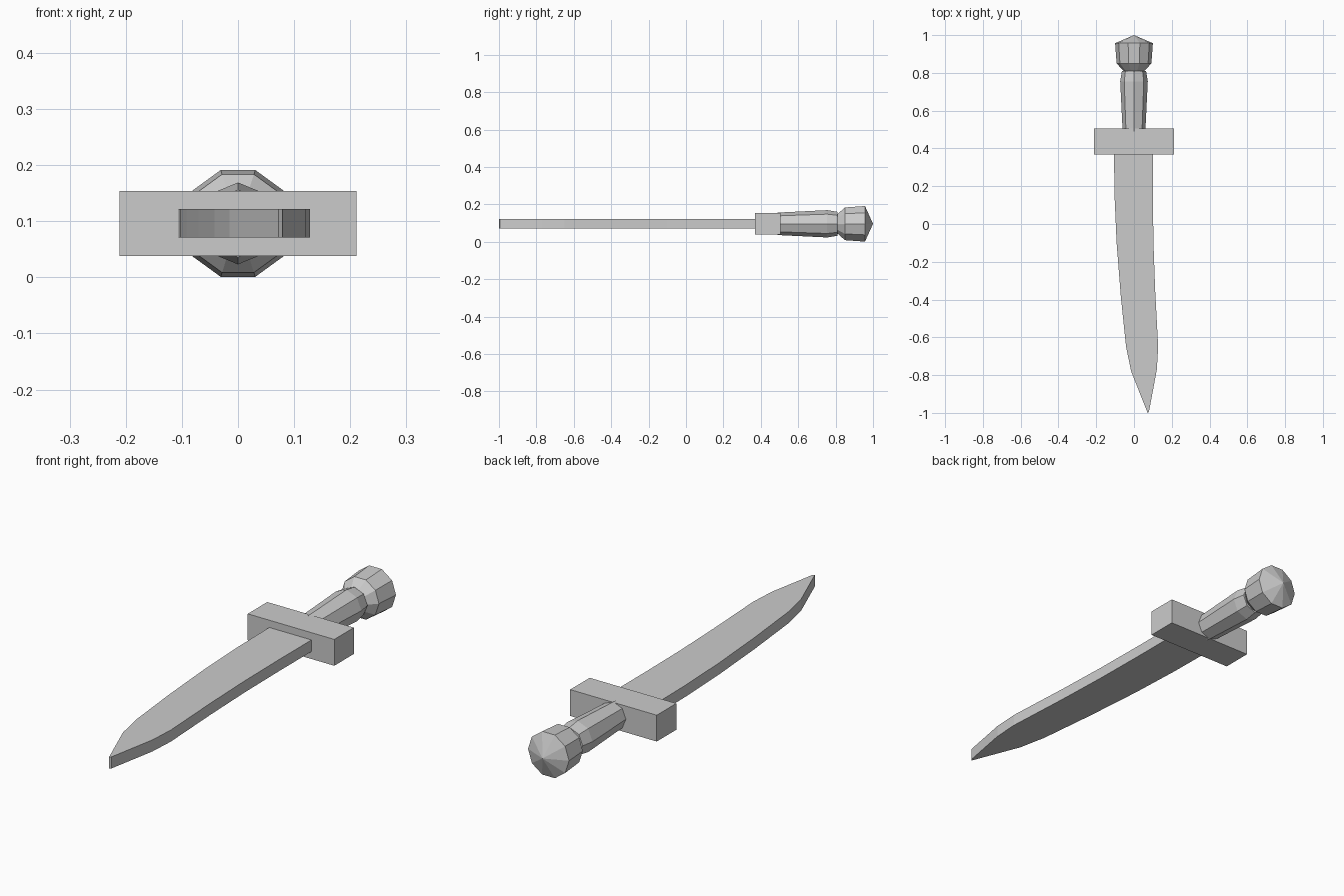
import bpy, bmesh, math

if "Cube" in bpy.data.objects:
    bpy.data.objects.remove(bpy.data.objects["Cube"])

CZ = 0.096  # height of the dagger's long axis


def make_object(name, bm):
    bmesh.ops.recalc_face_normals(bm, faces=bm.faces)
    mesh = bpy.data.meshes.new(name)
    bm.to_mesh(mesh)
    bm.free()
    obj = bpy.data.objects.new(name, mesh)
    bpy.context.collection.objects.link(obj)
    return obj


def lathe_y(name, sides, profile):
    """Faceted solid around the y axis from (y, radius) pairs; radius 0 is a point."""
    bm = bmesh.new()
    rings = []
    for y, r in profile:
        count = sides if r > 0 else 1
        rings.append([bm.verts.new((r * math.cos(2 * math.pi * i / sides), y,
                                    CZ + r * math.sin(2 * math.pi * i / sides)))
                      for i in range(count)])
    for a, b in zip(rings, rings[1:]):
        for i in range(sides):
            j = (i + 1) % sides
            if len(b) == 1:
                bm.faces.new((a[i], a[j], b[0]))
            else:
                bm.faces.new((a[i], a[j], b[j], b[i]))
    for ring in (rings[0], rings[-1]):
        if len(ring) > 1:
            bm.faces.new(ring)
    return make_object(name, bm)


# Blade: curved outline extruded to an even thickness
outline = [(-0.106, 0.38), (-0.103, 0.15), (-0.092, -0.1), (-0.07, -0.38),
           (-0.042, -0.65), (-0.015, -0.78), (0.072, -1.0), (0.079, -0.995),
           (0.121, -0.77), (0.128, -0.65), (0.112, -0.35), (0.103, -0.1),
           (0.1, 0.15), (0.1, 0.38)]
bm = bmesh.new()
base = bm.faces.new([bm.verts.new((x, y, 0.071)) for x, y in outline])
extruded = bmesh.ops.extrude_face_region(bm, geom=[base], use_keep_orig=True)
bmesh.ops.translate(bm, vec=(0, 0, 0.051),
                    verts=[v for v in extruded["geom"] if isinstance(v, bmesh.types.BMVert)])
make_object("blade", bm)

# Cross guard: plain block
bm = bmesh.new()
bmesh.ops.create_cube(bm, size=1)
bmesh.ops.scale(bm, vec=(0.422, 0.136, 0.116), verts=bm.verts)
bmesh.ops.translate(bm, vec=(0, 0.437, CZ), verts=bm.verts)
make_object("guard", bm)

# Eight-sided grip, swelling towards the pommel
lathe_y("grip", 8, [(0.49, 0.06), (0.755, 0.073), (0.81, 0.064)])

# Ten-sided pommel with a pointed cap
lathe_y("pommel", 10, [(0.805, 0.05), (0.85, 0.092), (0.957, 0.1), (1.0, 0)])
